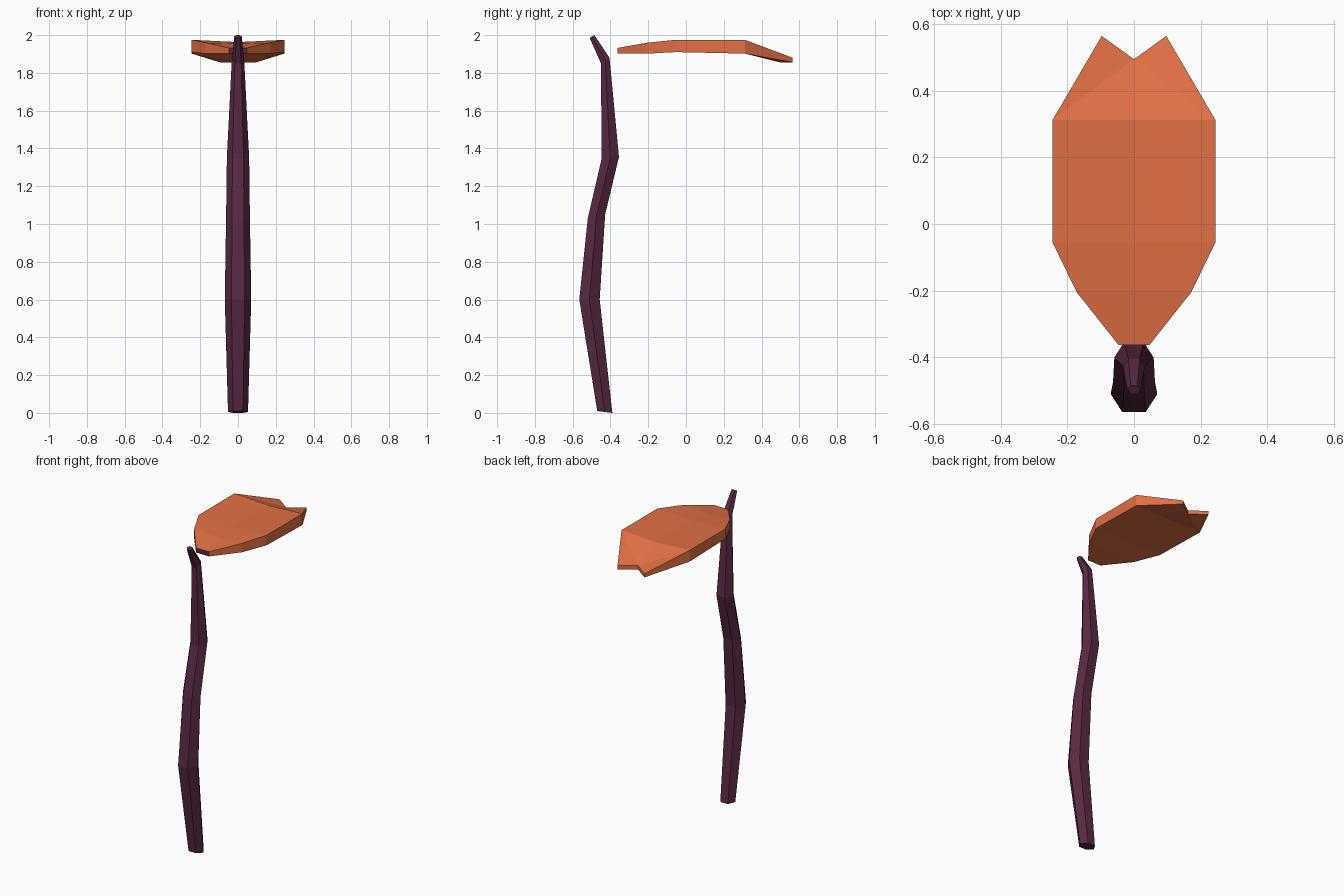
import bpy, bmesh, math

if "Cube" in bpy.data.objects:
    bpy.data.objects.remove(bpy.data.objects["Cube"])


def material(name, color):
    m = bpy.data.materials.new(name)
    m.diffuse_color = color
    m.use_nodes = True
    m.node_tree.nodes["Principled BSDF"].inputs["Base Color"].default_value = m.diffuse_color
    return m


def finish(bm, name, mats):
    bmesh.ops.recalc_face_normals(bm, faces=bm.faces)
    me = bpy.data.meshes.new(name)
    bm.to_mesh(me)
    bm.free()
    for m in mats:
        me.materials.append(m)
    ob = bpy.data.objects.new(name, me)
    bpy.context.collection.objects.link(ob)
    return ob


purple = material("purple", (0.10, 0.022, 0.055, 1))
orange = material("orange", (0.75, 0.16, 0.06, 1))

# Stem: hexagonal rings; half width, front (y, z), back (y, z)
rings = [
    (0.053, (-0.47, 0.01), (-0.39, 0.0)),
    (0.070, (-0.565, 0.60), (-0.457, 0.60)),
    (0.063, (-0.52, 1.03), (-0.428, 1.05)),
    (0.059, (-0.447, 1.345), (-0.355, 1.355)),
    (0.033, (-0.45, 1.85), (-0.405, 1.88)),
    (0.020, (-0.51, 1.985), (-0.485, 2.0)),
]
bm = bmesh.new()
loops = []
for w, front, back in rings:
    loop = []
    for i in range(6):
        a = i * math.pi / 3
        t = 0.5 + math.sin(a) / math.sqrt(3)   # 0 at the front, 1 at the back
        y, z = (f + (b - f) * t for f, b in zip(front, back))
        loop.append(bm.verts.new((w * math.cos(a), y, z)))
    loops.append(loop)
for a, b in zip(loops, loops[1:]):
    for i in range(6):
        j = (i + 1) % 6
        bm.faces.new((a[i], a[j], b[j], b[i]))
bm.faces.new(loops[0])
bm.faces.new(loops[-1])
finish(bm, "stem", [purple])

# Petal: half outline rows; x, y, top z, bottom z, centre y, centre dip
rows = [
    (0.047, -0.363, 1.932, 1.902, -0.363, 0.0),
    (0.172, -0.205, 1.960, 1.902, -0.205, 0.006),
    (0.245, -0.055, 1.975, 1.910, -0.055, 0.012),
    (0.245, 0.312, 1.975, 1.902, 0.312, 0.012),
    (0.097, 0.565, 1.880, 1.856, 0.495, 0.0),
]
bm = bmesh.new()
grid = []
for x, y, top, bottom, cy, dip in rows:
    grid.append([
        [bm.verts.new((-x, y, z)), bm.verts.new((0, cy, z - d)), bm.verts.new((x, y, z))]
        for z, d in ((top, dip), (bottom, 0.0))])
last = len(grid) - 2
for r in range(last + 1):
    near, far = grid[r], grid[r + 1]
    for a, b in zip(near, far):                # top and underside
        for e in (0, 2):
            if r == last:
                bm.faces.new((a[e], b[e], b[1]))
                bm.faces.new((a[e], b[1], a[1]))
            else:
                bm.faces.new((a[e], a[1], b[1], b[e]))
    for e in (0, 2):                           # rim
        bm.faces.new((near[0][e], far[0][e], far[1][e], near[1][e]))
for row, mat in ((grid[0], 1), (grid[-1], 0)):  # purple joint end, notched tip
    for k in (0, 1):
        f = bm.faces.new((row[0][k], row[0][k + 1], row[1][k + 1], row[1][k]))
        f.material_index = mat
finish(bm, "petal", [orange, purple])
